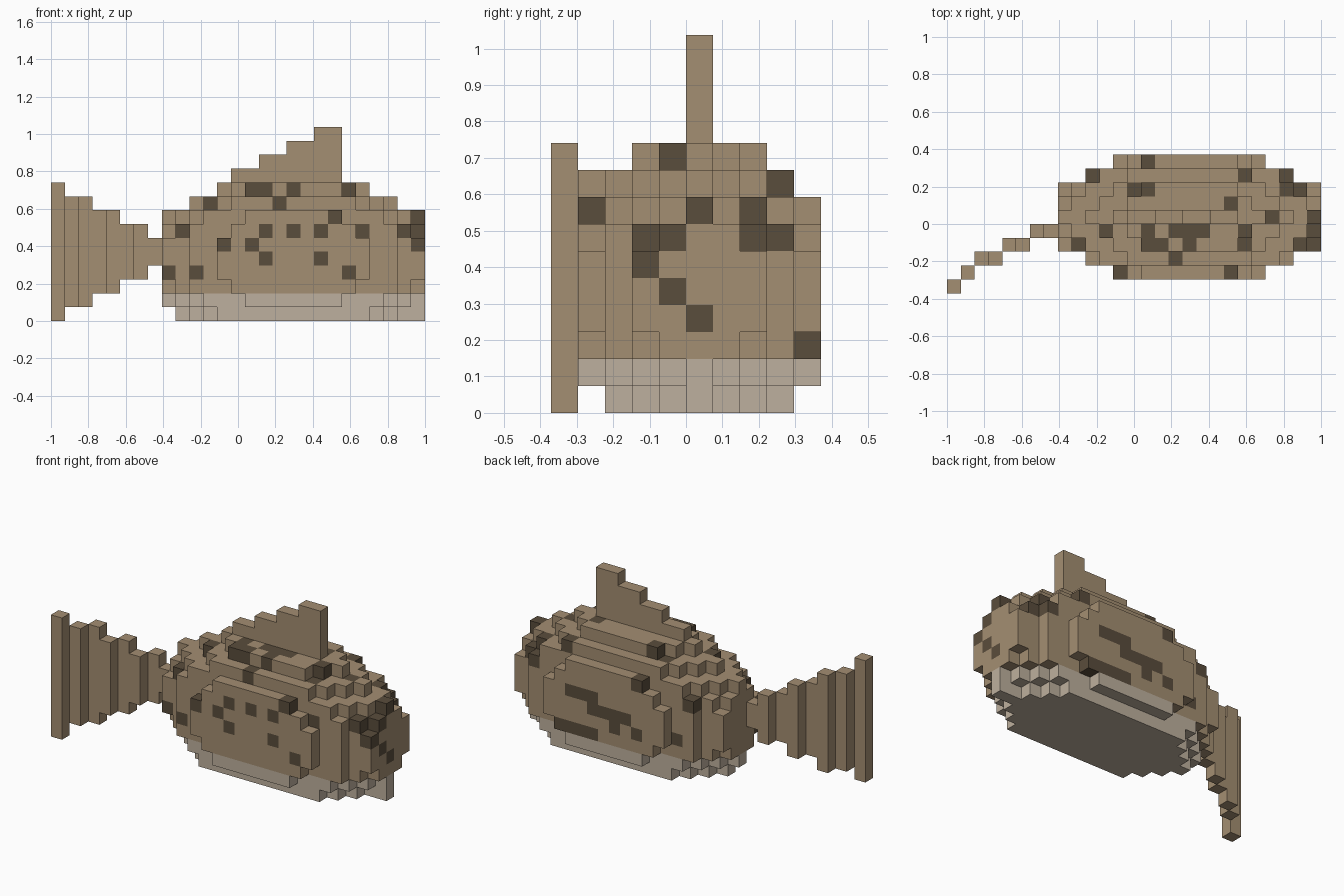
import bpy
import bmesh

cube = bpy.data.objects.get("Cube")
if cube:
    bpy.data.objects.remove(cube, do_unlink=True)

S = 2 / 27                      # block size
TAN, CREAM, DARK = 0, 1, 2


def material(name, rgb):
    m = bpy.data.materials.new(name)
    m.use_nodes = True
    colour = (*rgb, 1)
    m.diffuse_color = colour
    bsdf = next(n for n in m.node_tree.nodes if n.type == 'BSDF_PRINCIPLED')
    bsdf.inputs["Base Color"].default_value = colour
    bsdf.inputs["Roughness"].default_value = 0.9
    return m


MATS = [material("tan scales", (0.371, 0.271, 0.168)),
        material("cream belly", (0.515, 0.434, 0.342)),
        material("dark spots", (0.102, 0.074, 0.045))]


def build(name, cells):
    """Make the outer skin of a set of blocks {(i, j, k): material}."""
    bm = bmesh.new()
    for cell, mat in cells.items():
        for axis in range(3):
            for side in (0, 1):
                near = list(cell)
                near[axis] += 2 * side - 1
                if tuple(near) in cells:
                    continue
                u, v = (axis + 1) % 3, (axis + 2) % 3
                ring = [(0, 0), (1, 0), (1, 1), (0, 1)]
                if not side:
                    ring.reverse()
                verts = []
                for a, b in ring:
                    p = list(cell)
                    p[axis] += side
                    p[u] += a
                    p[v] += b
                    verts.append(bm.verts.new((p[0] * S - 1, (p[1] - 5) * S, p[2] * S)))
                bm.faces.new(verts).material_index = mat
    bmesh.ops.remove_doubles(bm, verts=bm.verts, dist=S / 100)
    mesh = bpy.data.meshes.new(name)
    bm.to_mesh(mesh)
    bm.free()
    for m in MATS:
        mesh.materials.append(m)
    obj = bpy.data.objects.new(name, mesh)
    bpy.context.collection.objects.link(obj)
    return obj


# Body: half length of each row, by layer from the ground, from the middle row outward
wide, mid, thin = (9, 9, 9, 7, 5), (9, 9, 8, 7, 4), (9, 8, 7, 6, 3)
layers = [(8, 7, 6, 5), thin, mid, wide, wide, wide, mid, thin, (7, 6, 5, 4), (5, 4, 3)]
body = {}
for k, rows in enumerate(layers):
    for dj, reach in enumerate(rows):
        for j in {5 - dj, 5 + dj}:
            for i in range(17 - reach, 18 + reach):
                body[i, j, k] = CREAM if k < 2 else TAN
body[26, 5, 0] = CREAM          # chin


def spot(axis, pick, pairs):
    """Darken the outermost block on one side at each pair of the other two indices."""
    for pair in pairs:
        line = [c for c in body if c[:axis] + c[axis + 1:] == pair]
        if line:
            body[pick(line, key=lambda c: c[axis])] = DARK


# Spots on the right flank (i, k)
spot(1, min, [(9, 6), (8, 3), (10, 3), (12, 5), (14, 5), (15, 6), (15, 4), (17, 6),
              (19, 6), (19, 4), (20, 7), (22, 6), (21, 3), (25, 6)])
# Spots on the left flank (i, k)
spot(1, max, [(20, 5), (19, 5), (18, 5), (18, 4), (17, 4), (16, 4), (16, 3),
              (18, 2), (19, 2), (20, 2), (21, 2), (15, 4), (14, 3), (11, 3)])
# Spots on the face (j, k)
spot(0, max, [(5, 7), (7, 7), (7, 6), (8, 6), (3, 6), (4, 6), (3, 5), (4, 4), (5, 3)])
# Spots on the back (i, j)
spot(2, max, [(14, 9), (10, 8), (13, 7), (14, 7), (11, 4), (16, 2), (14, 4), (16, 4),
              (17, 4), (18, 4), (14, 3), (15, 3), (17, 3), (20, 6), (23, 5),
              (21, 4), (21, 3), (21, 8)])
build("body", body)

# Tail: swept sideways, taller towards the tip
tail = {}
for i in range(8):
    j, inset = (i + 2) // 2 if i > 1 else i, (i + 1) // 2
    for k in range(inset, 10 - inset):
        tail[i, j, k] = TAN
build("tail", tail)

# Stepped fin on the back
fin = {(i, 5, 10 + n): TAN for n in range(4) for i in range(13 + 2 * n, 21)}
build("dorsal_fin", fin)
